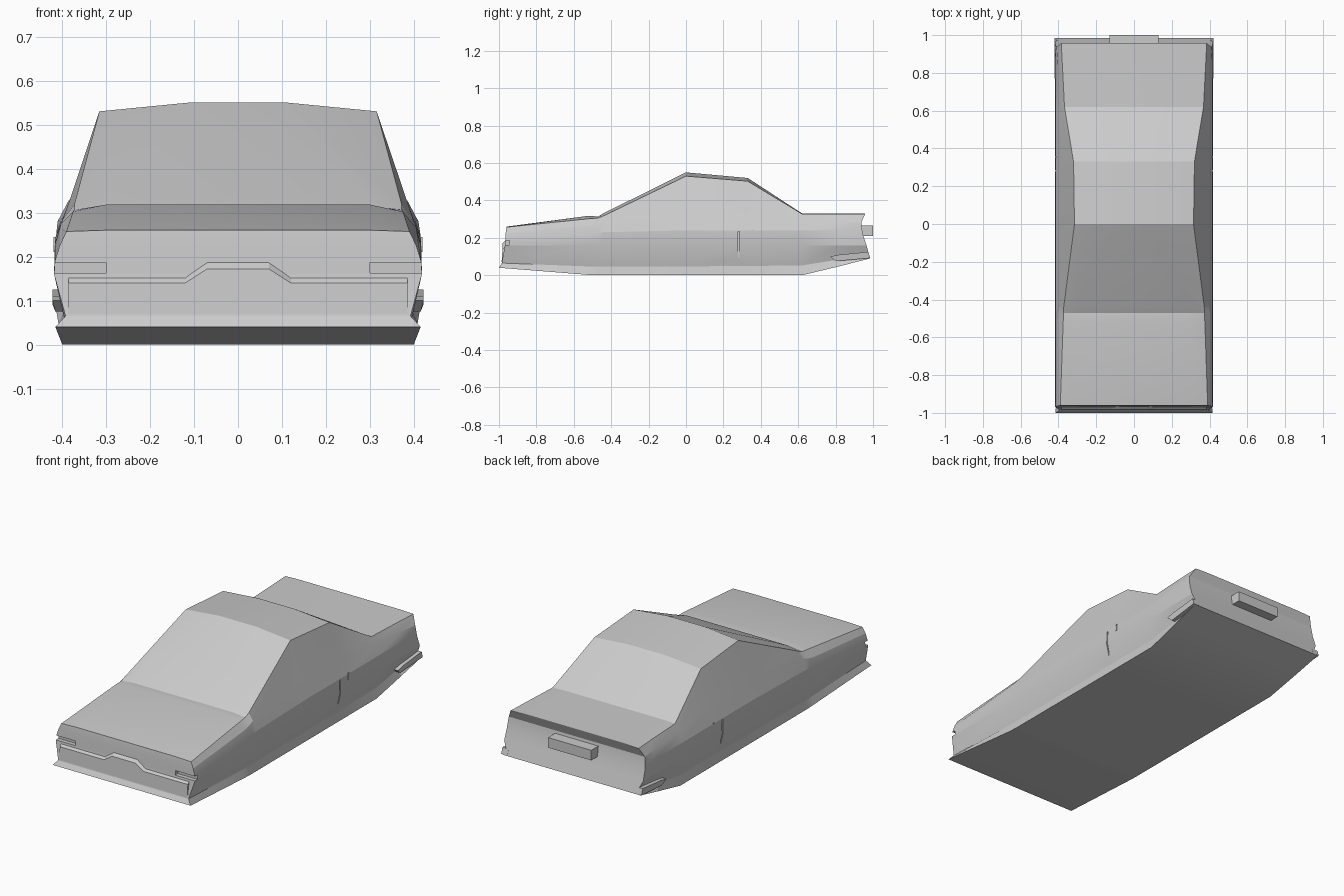
import bpy, bmesh
from math import radians

if "Cube" in bpy.data.objects:
    bpy.data.objects.remove(bpy.data.objects["Cube"])


def finish(name, bm, angle=15):
    bmesh.ops.recalc_face_normals(bm, faces=bm.faces)
    mesh = bpy.data.meshes.new(name)
    bm.to_mesh(mesh)
    bm.free()
    ob = bpy.data.objects.new(name, mesh)
    bpy.context.collection.objects.link(ob)
    bpy.ops.object.select_all(action='DESELECT')
    ob.select_set(True)
    bpy.context.view_layer.objects.active = ob
    if angle:
        bpy.ops.object.shade_smooth_by_angle(angle=radians(angle))
    return ob


def box(name, x, y, z):
    bm = bmesh.new()
    bmesh.ops.create_cube(bm, size=1)
    for v in bm.verts:
        v.co = [r[0] if c < 0 else r[1] for c, r in zip(v.co, (x, y, z))]
    return finish(name, bm, 0)


def loft(name, rings):
    """Bridge closed rings with equal point counts and cap both ends."""
    bm = bmesh.new()
    vs = [[bm.verts.new(p) for p in r] for r in rings]
    n = len(vs[0])
    for a, b in zip(vs, vs[1:]):
        for i in range(n):
            j = (i + 1) % n
            bm.faces.new((a[i], a[j], b[j], b[i]))
    for r in (vs[0], vs[-1]):
        for i in range(n // 2 - 1):
            bm.faces.new((r[i], r[i + 1], r[n - 2 - i], r[n - 1 - i]))
    return bm


# Body stations: y, bottom x, bottom z, sill z, crease z, belt x, belt z,
# edge x, edge z, inner x, top z
stations = [
    (-0.97, .415, .04, .065, .19, .405, .225, .39, .257, .30, .26),
    (-0.52, .40, .002, .047, .22, .405, .265, .375, .302, .30, .318),
    (-0.47, .40, 0, .047, .225, .402, .275, .372, .306, .30, .314),
    (-0.44, .40, 0, .047, .23, .398, .285, .372, .318, .30, .332),
    (0.00, .40, 0, .047, .24, .380, .335, .315, .53, .11, .55),
    (0.33, .40, 0, .05, .24, .382, .33, .32, .503, .11, .52),
    (0.62, .40, 0, .052, .24, .395, .29, .368, .328, .30, .331),
    (0.82, .408, .048, .085, .24, .402, .285, .378, .328, .30, .33),
    (0.96, .415, .09, .105, .22, .41, .28, .385, .327, .30, .33),
]
front_y = (-1, -.985, -.968, -.966, -.964, -.96, -.96)
rear_y = (.985, .98, .965, .945, .937, .957, .957)

rings = []
for k, (y, bx, bz, sz, cz, lx, lz, ex, ez, ix, tz) in enumerate(stations):
    half = [(bx, bz), (.392, sz), (.418, .16), (.416, cz), (lx, lz), (ex, ez), (ix, tz)]
    ys = front_y if k == 0 else rear_y if k == len(stations) - 1 else (y,) * 7
    right = [(x, yy, z) for (x, z), yy in zip(half, ys)]
    rings.append(right + [(-x, yy, z) for x, yy, z in reversed(right)])
body = finish("car_body", loft("car_body", rings))

# Recessed headlight slots and door seams
for s in (-1, 1):
    cutters = [box("headlight_cutter", sorted((s * .30, s * .45)), (-1.05, -.945), (.163, .187)),
               box("door_seam_cutter", sorted((s * .402, s * .45)), (.278, .285), (.05, .235))]
    for c in cutters:
        c.hide_render = True
        m = body.modifiers.new("cut", 'BOOLEAN')
        m.operation, m.object, m.solver = 'DIFFERENCE', c, 'EXACT'
        bpy.context.view_layer.objects.active = body
        bpy.ops.object.modifier_apply(modifier=m.name)
        bpy.data.objects.remove(c)

# Front bumper with a sloped top ledge stepped up at the centre
outline = [(.385, .07), (.385, .14), (.12, .14), (.07, .172)]
outline += [(-x, z) for x, z in reversed(outline)]
bm = bmesh.new()
f = [bm.verts.new((x, -.986 if z < .1 else -.981, z)) for x, z in outline]
b = [bm.verts.new((x, -.958, z if z < .1 else z + .022)) for x, z in outline]
bm.faces.new(f)
bm.faces.new(b[::-1])
for i in range(len(f)):
    j = (i + 1) % len(f)
    bm.faces.new((f[i], f[j], b[j], b[i]))
finish("front_bumper", bm, 0)

# Rear plate block
box("rear_plate", (-.13, .13), (.93, 1.0), (.21, .265))

# Rear bumper corners and door handles
for s, side in ((-1, "left"), (1, "right")):
    bm = bmesh.new()
    prof = [(.77, .10), (.80, .075), (.985, .092), (.975, .125), (.82, .11)]
    a = [bm.verts.new((s * .385, y, z)) for y, z in prof]
    c = [bm.verts.new((s * (.422 if z > .08 else .415), y, z)) for y, z in prof]
    bm.faces.new(a)
    bm.faces.new(c)
    for i in range(5):
        j = (i + 1) % 5
        bm.faces.new((a[i], a[j], c[j], c[i]))
    finish("rear_bumper_corner_" + side, bm, 0)
    box("door_handle_" + side, sorted((s * .40, s * .419)), (.35, .36), (.21, .245))
